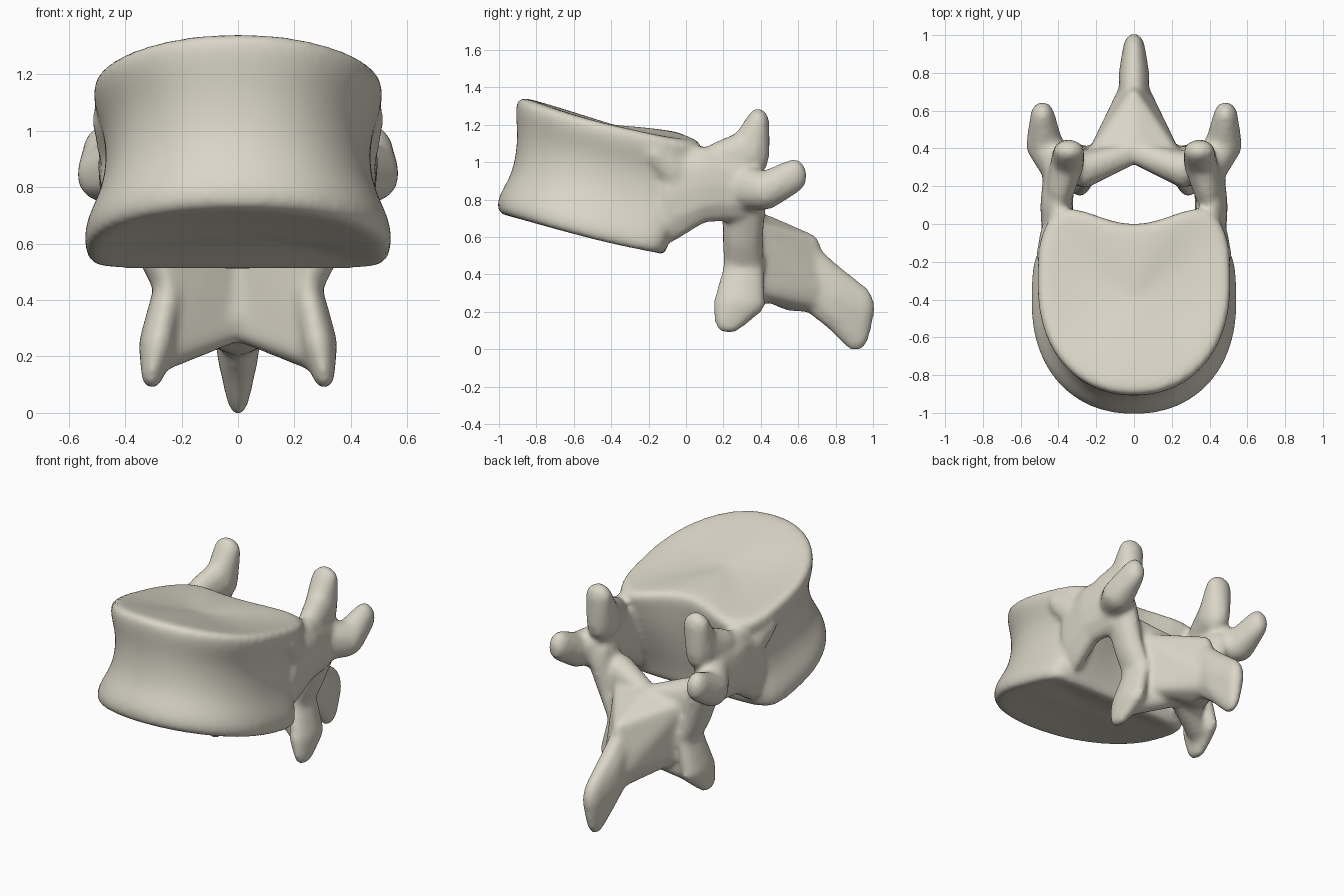
import bpy, bmesh
from mathutils import Vector

cube = bpy.data.objects.get("Cube")
if cube:
    bpy.data.objects.remove(cube, do_unlink=True)

# Unit sphere points shared by every rounded part
ball = bmesh.new()
bmesh.ops.create_icosphere(ball, subdivisions=2, radius=1)
BALL = [v.co.copy() for v in ball.verts]
ball.free()


def make_object(name, bm):
    bmesh.ops.recalc_face_normals(bm, faces=bm.faces)
    mesh = bpy.data.meshes.new(name)
    bm.to_mesh(mesh)
    bm.free()
    obj = bpy.data.objects.new(name, mesh)
    bpy.context.collection.objects.link(obj)
    return obj


def hull(name, blobs):
    """Skin a set of ellipsoids (centre, radii) with one convex shell."""
    bm = bmesh.new()
    for centre, radii in blobs:
        for p in BALL:
            bm.verts.new(Vector(centre) + Vector(r * c for r, c in zip(radii, p)))
    bmesh.ops.convex_hull(bm, input=list(bm.verts))
    loose = [v for v in bm.verts if not v.link_faces]
    bmesh.ops.delete(bm, geom=loose, context='VERTS')
    return make_object(name, bm)


def limb(name, blobs):
    return [hull(name, pair) for pair in zip(blobs, blobs[1:])]


def mirrored(blobs, side):
    return [((side * c[0], c[1], c[2]), r) for c, r in blobs]


# Vertebral body: tilted stacked rings, kidney-shaped and sagging at the sides on top
HALF = [(0, 0), (.36, .03), (.66, .13), (.89, .3), (1, .52), (1, .75),
        (.97, .97), (.75, 1.12), (.45, 1.07), (.15, 1)]
OUTLINE = HALF + [(-u, v) for u, v in reversed(HALF[1:])]
# height, half width, front y, back y
RINGS = [(.475, .25, -.7, -.35), (.44, .48, -.93, -.17), (.43, .545, -1.02, -.1),
         (.54, .55, -1.01, -.09), (.67, .49, -.94, -.06), (.82, .465, -.91, -.03),
         (.95, .475, -.905, -.01), (1.05, .51, -.915, 0), (1.15, .52, -.91, .01),
         (1.155, .46, -.84, -.05), (1.135, .25, -.6, -.25)]

bm = bmesh.new()
loops = []
for h, w, front, back in RINGS:
    rise = (h - RINGS[0][0]) / (RINGS[-1][0] - RINGS[0][0])
    ring = []
    for u, v in OUTLINE:
        depth = min(v, 1) + max(v - 1, 0) * rise
        y = front + (back - front) * depth
        z = h - (.285 - .06 * rise) * y - .04 * rise * u * u
        z += .03 * (1 - rise) * depth ** 4
        ring.append(bm.verts.new((u * w, y, z)))
    loops.append(ring)
n = len(OUTLINE)
for a, b in zip(loops, loops[1:]):
    for i in range(n):
        j = (i + 1) % n
        bm.faces.new((a[i], a[j], b[j], b[i]))
bm.faces.new(loops[0])
bm.faces.new(loops[-1])
body = make_object("vertebral_body", bm)
body.modifiers.new("Round", 'SUBSURF').levels = 2

parts = [body]

# Paired parts
PEDICLE = [((.4, -.07, .82), (.09, .1, .255)), ((.41, .1, .88), (.09, .08, .21)),
           ((.395, .28, .87), (.085, .1, .19))]
UPPER_FACET = [((.39, .19, 1.0), (.075, .11, .115)), ((.35, .34, 1.04), (.09, .115, .14)),
               ((.345, .39, 1.21), (.085, .063, .08))]
TRANSVERSE = [((.42, .34, .86), (.1, .11, .12)), ((.475, .425, .845), (.1, .105, .105)),
              ((.485, .58, .925), (.065, .075, .095))]
LOWER_FACET = [((.36, .32, .8), (.08, .12, .14)), ((.3, .31, .6), (.07, .11, .1)),
               ((.24, .315, .45), (.055, .11, .08)), ((.285, .29, .24), (.07, .145, .08)),
               ((.305, .235, .14), (.04, .08, .06))]
LAMINA = [((0, .38, .69), (.03, .06, .04)), ((0, .41, .3), (.03, .06, .05)),
          ((.26, .29, .72), (.05, .1, .1)), ((.25, .3, .22), (.045, .08, .07))]
RIB_FACET = [((.46, -.16, 1.04), (.06, .06, .06)), ((.44, -.06, .95), (.06, .08, .1))]

for side in (1, -1):
    for name, blobs in (("pedicle", PEDICLE), ("upper_facet", UPPER_FACET),
                        ("transverse_process", TRANSVERSE),
                        ("lower_facet", LOWER_FACET), ("rib_facet", RIB_FACET)):
        parts += limb(name, mirrored(blobs, side))
    parts.append(hull("lamina", mirrored(LAMINA, side)))

# Spinous process: flared root, then a drooping rounded tip
ROOT = [((0, .43, .675), (.04, .05, .045)), ((0, .67, .57), (.04, .05, .045)),
        ((0, .71, .32), (.085, .06, .13)), ((0, .57, .25), (.05, .06, .05))]
for side in (1, -1):
    ROOT += [((side * .22, .37, .64), (.03, .03, .05)),
             ((side * .2, .36, .34), (.03, .03, .05))]
parts.append(hull("spinous_root", ROOT))
NECK = ((0, .79, .28), (.085, .07, .19))
parts.append(hull("spinous_neck", [((0, .65, .4), (.08, .08, .2)), NECK]))
parts.append(hull("spinous_tip", [NECK, ((0, .93, .215), (.06, .088, .135)),
                                  ((0, .91, .085), (.045, .08, .1))]))

# Fuse all parts into one continuous bone
bpy.ops.object.select_all(action='DESELECT')
for p in parts:
    p.select_set(True)
bpy.context.view_layer.objects.active = body
bpy.ops.object.convert(target='MESH')
bpy.ops.object.join()
bone = bpy.context.view_layer.objects.active
bone.name = "vertebra"
fuse = bone.modifiers.new("Fuse", 'REMESH')
fuse.mode = 'VOXEL'
fuse.voxel_size = .016
soften = bone.modifiers.new("Soften", 'SMOOTH')
soften.factor = .5
soften.iterations = 12
bpy.ops.object.convert(target='MESH')
bone = bpy.context.view_layer.objects.active

# Settle on the ground, centred front to back
ys = [v.co.y for v in bone.data.vertices]
floor = min(v.co.z for v in bone.data.vertices)
offset = Vector((0, (min(ys) + max(ys)) / 2, floor))
for v in bone.data.vertices:
    v.co -= offset
bpy.ops.object.shade_smooth_by_angle(angle=.9)

# Bone colour
mat = bpy.data.materials.new("bone")
mat.use_nodes = True
mat.diffuse_color = (.7, .67, .57, 1)
mat.node_tree.nodes["Principled BSDF"].inputs["Base Color"].default_value = (.7, .67, .57, 1)
bone.data.materials.clear()
bone.data.materials.append(mat)
